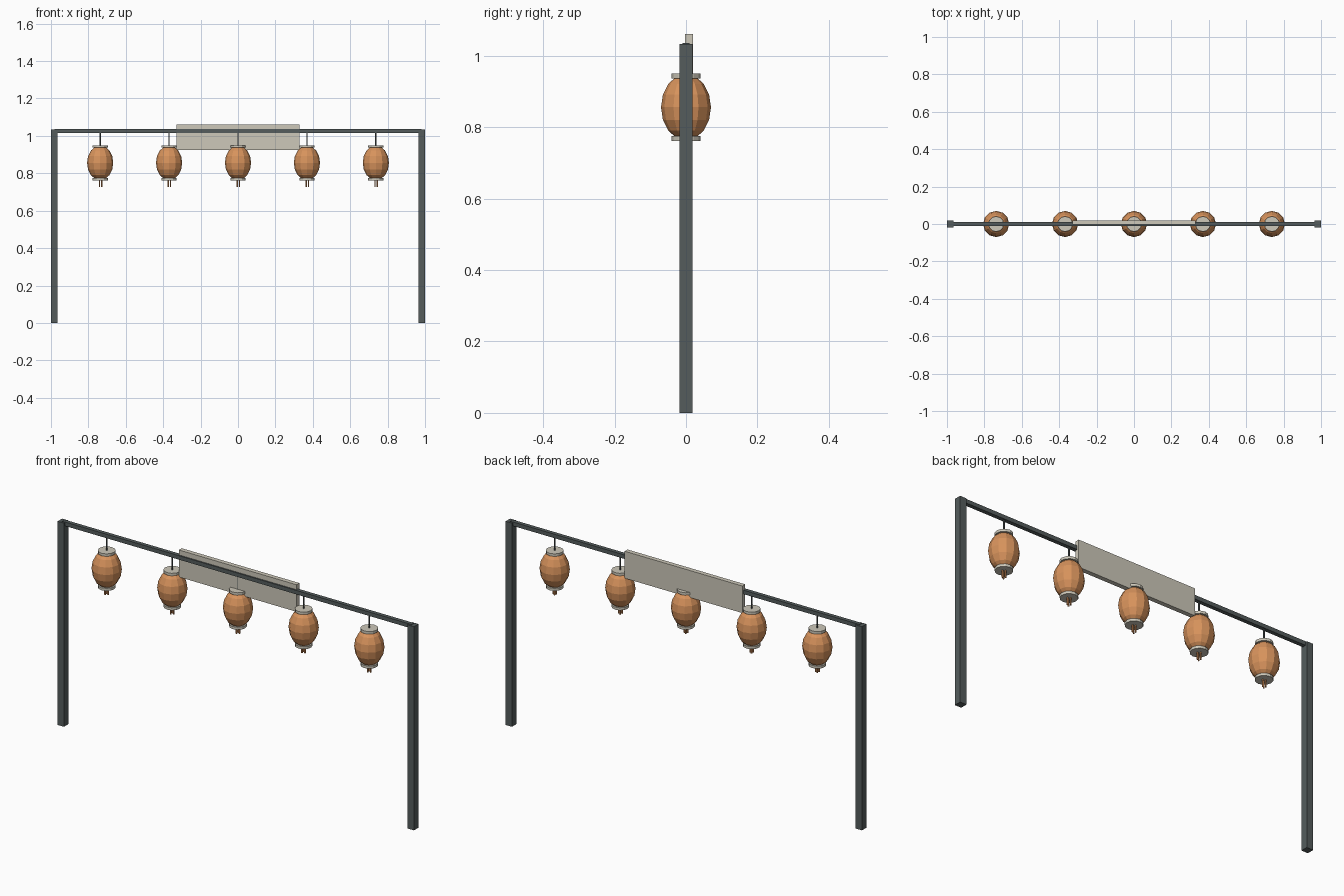
import bpy
import math

if "Cube" in bpy.data.objects:
    bpy.data.objects.remove(bpy.data.objects["Cube"])


def material(name, rgb):
    m = bpy.data.materials.new(name)
    m.diffuse_color = (*rgb, 1)
    m.use_nodes = True
    m.node_tree.nodes["Principled BSDF"].inputs["Base Color"].default_value = m.diffuse_color
    return m


slate = material("dark_slate", (0.09, 0.108, 0.108))
orange = material("warm_orange", (0.68, 0.29, 0.107))
cream = material("pale_stone", (0.61, 0.58, 0.49))


def finish(name, mat):
    ob = bpy.context.object
    ob.name = name
    ob.data.materials.append(mat)
    return ob


def box(name, lo, hi, mat):
    mid = [(a + b) / 2 for a, b in zip(lo, hi)]
    bpy.ops.mesh.primitive_cube_add(size=1, location=mid)
    ob = finish(name, mat)
    ob.scale = [b - a for a, b in zip(lo, hi)]
    return ob


def rod(name, x, y, r, z0, z1, sides, mat):
    bpy.ops.mesh.primitive_cylinder_add(vertices=sides, radius=r, depth=z1 - z0,
                                        location=(x, y, (z0 + z1) / 2))
    return finish(name, mat)


# Frame: two posts and the beam between them
for side, x in (("left", -0.982), ("right", 0.982)):
    box(side + "_post", (x - 0.018, -0.018, 0), (x + 0.018, 0.018, 1.033), slate)
box("top_beam", (-0.98, -0.01, 1.016), (0.98, 0.01, 1.036), slate)

# Blank sign board set into the back of the beam
box("sign_board", (-0.33, -0.003, 0.924), (0.33, 0.02, 1.061), cream)

# Five hanging lanterns
for i in range(5):
    x = (i - 2) * 0.3685
    n = f"_{i + 1}"
    rod("hanging_cord" + n, x, 0, 0.004, 0.945, 1.02, 6, slate)
    bpy.ops.mesh.primitive_uv_sphere_add(segments=12, ring_count=8, radius=1,
                                         location=(x, 0, 0.856))
    finish("lantern_body" + n, orange).scale = (0.07, 0.07, 0.093)
    rod("lantern_top_cap" + n, x, 0, 0.041, 0.937, 0.950, 12, cream)
    rod("lantern_bottom_cap" + n, x, 0, 0.041, 0.762, 0.775, 12, cream)
    # Tassel of three strands
    for k in range(3):
        a = math.tau * k / 3
        rod(f"tassel_strand{n}_{k + 1}", x + 0.008 * math.cos(a),
            0.008 * math.sin(a), 0.004, 0.726, 0.765, 6, orange)
